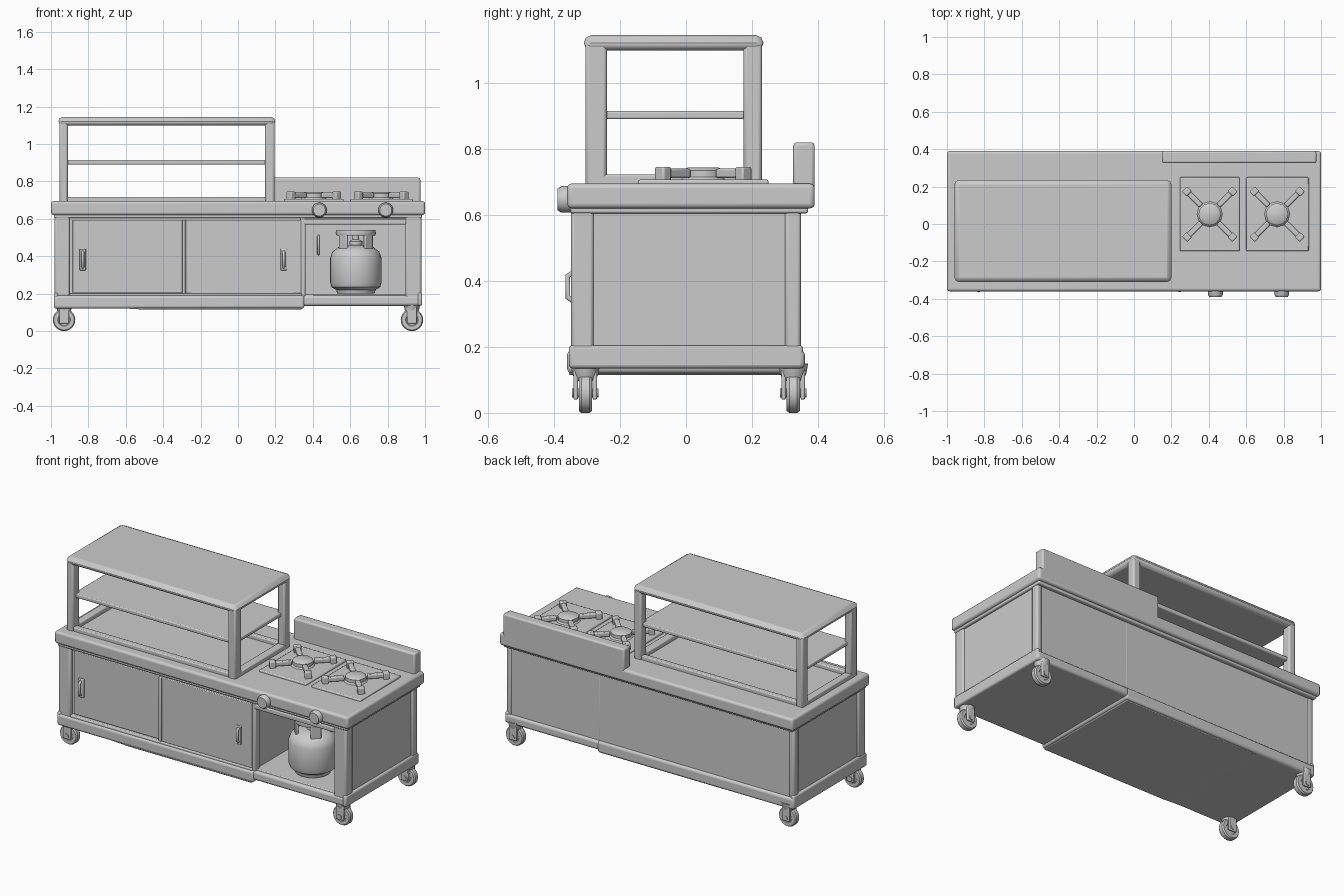
import bpy, bmesh, math
from mathutils import Vector, Matrix

cube = bpy.data.objects.get("Cube")
if cube:
    bpy.data.objects.remove(cube)

steel = bpy.data.materials.new("brushed_grey")
steel.use_nodes = True
grey = (0.6, 0.6, 0.6, 1)
steel.diffuse_color = grey
steel.node_tree.nodes["Principled BSDF"].inputs["Base Color"].default_value = grey


def finish(name, bm, bevel=0, segments=2):
    """Turn a bmesh into a named, shaded object."""
    bmesh.ops.recalc_face_normals(bm, faces=bm.faces)
    mesh = bpy.data.meshes.new(name)
    bm.to_mesh(mesh)
    bm.free()
    mesh.materials.append(steel)
    obj = bpy.data.objects.new(name, mesh)
    bpy.context.collection.objects.link(obj)
    if bevel:
        mod = obj.modifiers.new("soft_edges", "BEVEL")
        mod.width, mod.segments = bevel, segments
    bpy.ops.object.select_all(action="DESELECT")
    obj.select_set(True)
    bpy.context.view_layer.objects.active = obj
    bpy.ops.object.shade_smooth_by_angle(angle=math.radians(35))
    return obj


def box(name, x, y, z, bevel=0.006, segments=2):
    """Box from (low, high) ranges."""
    bm = bmesh.new()
    bmesh.ops.create_cube(bm, size=1)
    for v in bm.verts:
        v.co = [(a + b) / 2 + c * (b - a) for (a, b), c in zip((x, y, z), v.co)]
    return finish(name, bm, bevel, segments)


def lathe(name, profile, centre, axis="Z", steps=32):
    """Revolve (radius, height) points about an axis through centre."""
    bm = bmesh.new()
    verts = [bm.verts.new((r, 0, h)) for r, h in profile]
    edges = [bm.edges.new(pair) for pair in zip(verts, verts[1:])]
    bmesh.ops.spin(bm, geom=verts + edges, axis=(0, 0, 1), cent=(0, 0, 0),
                   angle=2 * math.pi, steps=steps)
    bmesh.ops.remove_doubles(bm, verts=bm.verts, dist=0.0005)
    if axis == "Y":
        bm.transform(Matrix.Rotation(math.pi / 2, 4, "X"))
    bm.transform(Matrix.Translation(centre))
    return finish(name, bm)


def tube(name, points, radius):
    """Round bar along a path."""
    curve = bpy.data.curves.new(name, "CURVE")
    curve.dimensions = "3D"
    curve.bevel_depth, curve.bevel_resolution = radius, 2
    curve.use_fill_caps = True
    spline = curve.splines.new("POLY")
    spline.points.add(len(points) - 1)
    for p, co in zip(spline.points, points):
        p.co = (*co, 1)
    curve.materials.append(steel)
    obj = bpy.data.objects.new(name, curve)
    bpy.context.collection.objects.link(obj)


# Countertop and backsplash
box("countertop", (-1, 1), (-0.36, 0.39), (0.62, 0.695), 0.014, 3)
box("counter_under_lip", (-0.985, 0.985), (-0.35, 0.37), (0.605, 0.63))
box("backsplash", (0.15, 0.975), (0.325, 0.39), (0.63, 0.82), 0.01)

# Closed cabinet and the panels around the open bay
box("cabinet_body", (-0.97, 0.35), (-0.325, 0.345), (0.14, 0.62))
box("bay_back", (0.34, 0.97), (0.315, 0.345), (0.14, 0.62))
box("bay_side", (0.935, 0.97), (-0.325, 0.345), (0.14, 0.62))
box("bay_floor", (0.34, 0.96), (-0.33, 0.33), (0.15, 0.195))
box("bay_ceiling", (0.34, 0.96), (-0.33, 0.33), (0.585, 0.62))
box("bay_top_rail", (0.35, 0.9), (-0.345, -0.31), (0.57, 0.6))
box("bay_divider", (0.335, 0.36), (-0.345, -0.3), (0.14, 0.61))
for side, x in (("right", (-0.98, -0.9)), ("left", (0.895, 0.98))):
    box(side + "_front_post", x, (-0.348, -0.28), (0.14, 0.62), 0.01)
    edge = -0.962 if side == "right" else 0.962
    box(side + "_back_post", (edge - 0.018, edge + 0.018), (0.3, 0.348), (0.14, 0.62), 0.01)

# Base skirt, a little deeper beneath the closed cabinet
box("cabinet_base", (-0.985, 0.355), (-0.36, 0.36), (0.12, 0.19), 0.014, 3)
box("bay_base", (0.34, 0.985), (-0.352, 0.36), (0.135, 0.19), 0.014, 3)
for s in (-1, 1):
    low, high = sorted((s * 0.96, s * 0.985))
    box("side_skirt", (low, high), (-0.355, 0.355), (0.135, 0.205), 0.01)
bm = bmesh.new()
sag = [(-0.9, 0.135), (-0.72, 0.127), (-0.5, 0.115), (0.34, 0.115), (0.35, 0.15), (-0.9, 0.15)]
face = bm.faces.new([bm.verts.new((x, -0.355, z)) for x, z in sag])
extruded = bmesh.ops.extrude_face_region(bm, geom=[face])["geom"]
bmesh.ops.translate(bm, vec=(0, 0.7, 0), verts=[v for v in extruded if isinstance(v, bmesh.types.BMVert)])
finish("sagging_floor", bm, 0.004)

# Sliding doors and their pull handles
box("right_sliding_door", (-0.885, -0.285), (-0.335, -0.32), (0.205, 0.595), 0.004)
box("left_sliding_door", (-0.28, 0.34), (-0.343, -0.32), (0.2, 0.595), 0.004)
box("door_overlap_strip", (-0.3, -0.28), (-0.347, -0.32), (0.2, 0.595), 0.004)
box("door_bottom_track", (-0.9, 0.34), (-0.35, -0.31), (0.18, 0.202))
for name, x in (("right", -0.83), ("left", 0.245)):
    box(name + "_handle_plate", (x - 0.018, x + 0.018), (-0.348, -0.325), (0.325, 0.44), 0.004)
    tube(name + "_door_handle", [(x, -0.335, 0.335), (x, -0.358, 0.35),
                                 (x, -0.358, 0.415), (x, -0.335, 0.43)], 0.008)
tube("bay_wall_handle", [(0.43, 0.32, 0.41), (0.43, 0.298, 0.42),
                         (0.43, 0.298, 0.5), (0.43, 0.32, 0.51)], 0.007)

# Display rack: roof, shelf, sill rails and four posts
box("rack_roof", (-0.96, 0.2), (-0.31, 0.235), (1.098, 1.145), 0.026, 2)
box("rack_shelf", (-0.93, 0.17), (-0.275, 0.21), (0.89, 0.915))
for x in ((-0.955, -0.91), (0.145, 0.195)):
    for y in ((-0.305, -0.24), (0.175, 0.23)):
        box("rack_post", x, y, (0.68, 1.12), 0.01)
    box("rack_side_sill", x, (-0.29, 0.215), (0.685, 0.722))
for y in ((-0.3, -0.26), (0.19, 0.225)):
    box("rack_long_sill", (-0.94, 0.18), y, (0.685, 0.718))

# Two burners, each with a tray, a stepped cap and a four-armed grate
for low, high, cx in ((0.245, 0.565, 0.405), (0.6, 0.935, 0.765)):
    box("burner_tray", (low, high), (-0.145, 0.25), (0.685, 0.707))
    lathe("burner_cap", [(0, 0.7), (0.075, 0.7), (0.06, 0.715), (0.06, 0.735),
                         (0.048, 0.743), (0, 0.743)], (cx, 0.052, 0), steps=12)
    for k in range(4):
        angle = math.radians(45 + 90 * k)
        turn = Matrix.Translation((cx, 0.052, 0)) @ Matrix.Rotation(angle, 4, "Z")
        arm = box("grate_arm", (0.065, 0.185), (-0.014, 0.014), (0.712, 0.74))
        foot = box("grate_foot", (0.155, 0.19), (-0.02, 0.02), (0.695, 0.746))
        for part in (arm, foot):
            part.matrix_world = turn

# Control knobs
for x in (0.435, 0.79):
    lathe("control_knob", [(0, 0.345), (0.04, 0.345), (0.04, 0.378), (0.032, 0.39), (0, 0.39)],
          (x, 0, 0.647), "Y", 20)

# Gas bottle with foot ring, valve and collar handle
bottle = (0.63, -0.17, 0)
lathe("gas_bottle", [(0, 0.2), (0.1, 0.2), (0.105, 0.22), (0.13, 0.235), (0.138, 0.26),
                     (0.138, 0.39), (0.125, 0.425), (0.095, 0.448), (0.05, 0.46), (0, 0.462)], bottle)
lathe("bottle_valve", [(0, 0.45), (0.035, 0.45), (0.035, 0.48), (0.018, 0.49),
                       (0.018, 0.51), (0, 0.51)], bottle, steps=16)
lathe("collar_rim", [(0.09, 0.51), (0.104, 0.51), (0.108, 0.525), (0.104, 0.54),
                     (0.09, 0.54), (0.09, 0.51)], bottle)
for k in range(4):
    post = box("collar_post", (0.086, 0.102), (-0.03, 0.03), (0.43, 0.52))
    post.matrix_world = Matrix.Translation(bottle) @ Matrix.Rotation(math.radians(45 + 90 * k), 4, "Z")

# Swivel casters: mounting collar, fork, wheel and axle
for x in (-0.93, 0.93):
    for y in (-0.305, 0.325):
        lathe("caster_collar", [(0, 0.09), (0.032, 0.1), (0.04, 0.12), (0.045, 0.15), (0, 0.15)],
              (x, y, 0), steps=16)
        lathe("caster_wheel", [(0, -0.016), (0.03, -0.016), (0.034, -0.02), (0.054, -0.02), (0.06, -0.012),
                               (0.06, 0.012), (0.054, 0.02), (0.034, 0.02), (0.03, 0.016), (0, 0.016)],
              (x, y, 0.06), "Y", 24)
        for s in (-1, 1):
            low, high = sorted((y + s * 0.022, y + s * 0.036))
            box("caster_fork", (x - 0.026, x + 0.026), (low, high), (0.04, 0.13), 0.005)
        lathe("caster_axle", [(0, -0.04), (0.014, -0.04), (0.014, 0.04), (0, 0.04)], (x, y, 0.06), "Y", 12)
